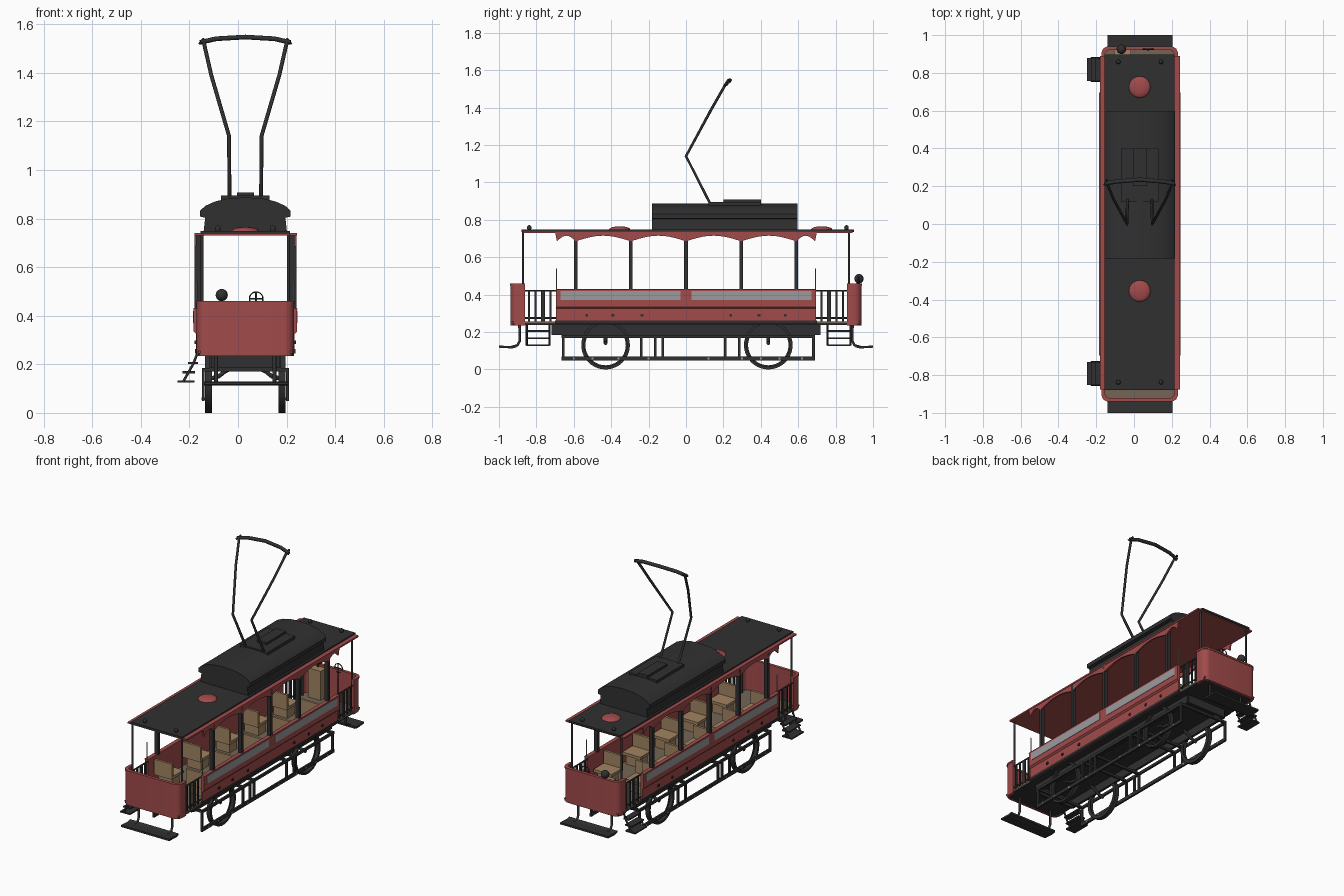
import bpy, bmesh, math
from mathutils import Vector

if "Cube" in bpy.data.objects:
    bpy.data.objects.remove(bpy.data.objects["Cube"])

CX = 0.03  # centre line of the car body


def mat(name, r, g, b):
    m = bpy.data.materials.new(name)
    m.diffuse_color = (r, g, b, 1)
    m.use_nodes = True
    m.node_tree.nodes["Principled BSDF"].inputs["Base Color"].default_value = m.diffuse_color
    return m


RED = mat("red_paint", 0.36, 0.07, 0.07)
BLACK = mat("black_metal", 0.03, 0.03, 0.03)
TAN = mat("tan_wood", 0.36, 0.23, 0.12)
BROWN = mat("brown_floor", 0.17, 0.13, 0.09)
GREY = mat("grey_panel", 0.33, 0.33, 0.34)


def finish(name, bm, m, smooth=False):
    bmesh.ops.recalc_face_normals(bm, faces=bm.faces)
    me = bpy.data.meshes.new(name)
    bm.to_mesh(me)
    bm.free()
    me.materials.append(m)
    o = bpy.data.objects.new(name, me)
    bpy.context.collection.objects.link(o)
    if smooth:
        bpy.ops.object.select_all(action='DESELECT')
        o.select_set(True)
        bpy.context.view_layer.objects.active = o
        bpy.ops.object.shade_smooth_by_angle(angle=math.radians(35))
    return o


def box(name, x, y, z, m):
    bm = bmesh.new()
    bmesh.ops.create_cube(bm, size=1)
    for v in bm.verts:
        v.co = [r[0] + (c + 0.5) * (r[1] - r[0]) for c, r in zip(v.co, (x, y, z))]
    return finish(name, bm, m)


def prism(name, pts, axis, a, b, m, smooth=False):
    """Extrude a 2D outline along x (pts = y,z), y (pts = x,z) or z (pts = x,y)."""
    def at(p, t):
        return {'x': (t, *p), 'y': (p[0], t, p[1]), 'z': (*p, t)}[axis]
    bm = bmesh.new()
    f = bm.faces.new([bm.verts.new(at(p, a)) for p in pts])
    e = bmesh.ops.extrude_face_region(bm, geom=[f])
    d = Vector(at((0, 0), b - a))
    bmesh.ops.translate(bm, vec=d, verts=[g for g in e['geom'] if isinstance(g, bmesh.types.BMVert)])
    return finish(name, bm, m, smooth)


def tube(name, pts, r, m, cyclic=False):
    cu = bpy.data.curves.new(name, 'CURVE')
    cu.dimensions = '3D'
    cu.bevel_depth, cu.bevel_resolution, cu.use_fill_caps = r, 1, True
    s = cu.splines.new('POLY')
    s.points.add(len(pts) - 1)
    for p, q in zip(s.points, pts):
        p.co = (*q, 1)
    s.use_cyclic_u = cyclic
    cu.materials.append(m)
    o = bpy.data.objects.new(name, cu)
    bpy.context.collection.objects.link(o)
    bpy.ops.object.select_all(action='DESELECT')
    o.select_set(True)
    bpy.context.view_layer.objects.active = o
    bpy.ops.object.convert(target='MESH')
    return o


def ball(name, c, r, zs, m):
    bm = bmesh.new()
    bmesh.ops.create_uvsphere(bm, u_segments=20, v_segments=12, radius=r)
    for v in bm.verts:
        v.co = (v.co.x + c[0], v.co.y + c[1], v.co.z * zs + c[2])
    return finish(name, bm, m, True)


def ring(name, x0, x1, y, z, profile_r):
    """Lathe a square rim around the x axis."""
    ro, ri = profile_r
    bm = bmesh.new()
    n = 40
    loops = []
    for i in range(n):
        a = 2 * math.pi * i / n
        loops.append([bm.verts.new((x, y + r * math.cos(a), z + r * math.sin(a)))
                      for x, r in ((x0, ro), (x1, ro), (x1, ri), (x0, ri))])
    for i in range(n):
        p, q = loops[i], loops[(i + 1) % n]
        for k in range(4):
            bm.faces.new((p[k], p[(k + 1) % 4], q[(k + 1) % 4], q[k]))
    return finish(name, bm, BLACK, True)


# Floor and underframe
box("floor_top", (-.165, .225), (-.93, .93), (.247, .255), BROWN)
box("floor_bottom", (-.165, .225), (-.925, .925), (.238, .247), BLACK)
for s in (-1, 1):
    x = CX + s * .14
    box("sill", (x - .008, x + .008), (-.71, .71), (.185, .24), BLACK)
    box("sill_end", (CX - .14, CX + .14), (s * .71 - .008, s * .71 + .008), (.185, .24), BLACK)

# Car sides: stepped wall, grey strips, valance, posts
POSTS = (-.59, -.295, 0, .295, .59)
edge = [-.69, *POSTS, .69]
scallop = []
for a, b in zip(edge, edge[1:]):
    scallop += [(a + (b - a) * i / 10, .685 + .03 * math.sin(math.pi * i / 10)) for i in range(10)]
scallop.append((.69, .685))
for s in (-1, 1):
    def X(u):
        return CX + s * u

    def span(a, b):
        return tuple(sorted((X(a), X(b))))
    wall = [(.19, .245), (.203, .245), (.203, .325), (.213, .335), (.213, .425), (.216, .43), (.19, .43)]
    prism("side_wall", [(X(u), z) for u, z in wall], 'y', -.695, .695, RED)
    box("side_skirt", span(.195, .206), (-.7, .7), (.245, .262), BLACK)
    for a, b in ((-.67, -.03), (.03, .67)):
        box("side_strip", span(.21, .2155), (a, b), (.37, .42), GREY)
    for y in (-.53, -.39, -.235, .24, .39, .53):
        box("side_bolt", span(.2, .209), (y - .007, y + .007), (.283, .297), BLACK)
    prism("valance", scallop + [(.7, .735), (-.7, .735)], 'x', X(.2), X(.21), RED)
    for y in POSTS:
        box("side_post", span(.185, .21), (y - .01, y + .01), (.425, .73), BLACK)
    for e in (-1, 1):
        tube("grab_pole", [(X(.2), e * .692, .42), (X(.2), e * .692, .54)], .003, GREY)
        tube("corner_post", [(X(.178), e * .872, .25), (X(.178), e * .872, .735)], .007, BLACK)
        # Platform railing
        for z in (.275, .42):
            tube("rail_bar", [(X(.19), e * .695, z), (X(.19), e * .87, z)], .005, BLACK)
        for y, w in ((.725, .005), (.765, .011), (.805, .005), (.84, .005)):
            box("rail_post", span(.185, .195), tuple(sorted((e * (y - w), e * (y + w)))), (.25, .42), BLACK)

# Curved end panels
for e in (-1, 1):
    def u_path(hx, yo, r):
        pts = [(CX - hx, e * .86)]
        for side in (-1, 1):
            for i in range(7):
                a = math.pi / 2 * (i / 6 if side < 0 else 1 - i / 6)
                pts.append((CX + side * (hx - r + r * math.cos(a)), e * (yo - r + r * math.sin(a))))
        return pts + [(CX + hx, e * .86)]
    prism("end_panel", u_path(.2, .938, .04) + u_path(.186, .924, .027)[::-1], 'z', .235, .455, RED, True)
    prism("end_panel_rim", u_path(.203, .941, .042) + u_path(.183, .921, .025)[::-1], 'z', .448, .46, RED, True)
    # Bumper on two bent legs
    plate = [(.905, .118), (.93, .112), (1.0, .116), (1.0, .128), (.93, .124), (.905, .13)]
    prism("bumper", [(e * y, z) for y, z in plate], 'x', -.14, .205, BLACK)
    for x in (-.09, .15):
        tube("bumper_leg", [(x, e * .89, .245), (x, e * .89, .15), (x, e * .9, .13), (x, e * .93, .12)], .008, BLACK)

# Roof with black top sheet, vents and corner lamps
box("roof", (-.18, .243), (-.875, .89), (.73, .74), RED)
box("roof_sheet", (-.155, .215), (-.88, .897), (.736, .748), BLACK)
for y in (-.355, .725):
    ball("roof_vent", (CX, y, .748), .057, .3, RED)
for y in (-.838, .858):
    for x in (-.083, .143):
        ball("roof_lamp", (x, y, .757), .012, 1.2, BLACK)

# Raised upper roof
half = [(.172, .742), (.165, .803), (.186, .808), (.186, .832), (.165, .852), (.125, .87), (.07, .883)]
arch = [(CX + u, z) for u, z in half] + [(CX, .887)] + [(CX - u, z) for u, z in half[::-1]]
upper = prism("upper_roof", arch, 'y', -.183, .597, BLACK, True)
box("collector_base", (-.07, .13), (.12, .4), (.875, .894), BLACK)
box("collector_plate", (-.005, .065), (.2, .4), (.89, .908), BLACK)

# Current collector
for s in (-1, 1):
    arm = [(.065, .13, .885), (.067, .0, 1.14), (.14, .135, 1.39), (.172, .215, 1.53)]
    tube("collector_arm", [(CX + s * u, y, z) for u, y, z in arm], .008, BLACK)
    tube("collector_horn", [(CX + s * .187, .205, 1.52), (CX + s * .172, .235, 1.538)], .006, BLACK)
tube("collector_bar", [(CX - .185, .215, 1.525), (CX - .12, .225, 1.54), (CX, .235, 1.547),
                       (CX + .12, .225, 1.54), (CX + .185, .215, 1.525)], .011, BLACK)

# Seats in two columns
for y in POSTS:
    for x in (-.085, .145):
        box("seat_back", (x - .065, x + .065), (y - .06, y - .045), (.32, .42), TAN)
        box("seat_cushion", (x - .065, x + .065), (y - .05, y + .06), (.32, .338), TAN)
        box("seat_base", (x - .05, x + .05), (y - .035, y + .04), (.255, .32), TAN)

# Driver's cabinet, lamp and brake wheel at the rear
box("control_cabinet", (-.105, -.015), (.87, .923), (.255, .445), TAN)
ball("control_lamp", (-.067, .925, .485), .025, 1, BLACK)
tube("control_stem", [(-.067, .915, .44), (-.067, .92, .48)], .006, BLACK)
circle = [(.075 + .028 * math.cos(i * math.pi / 10), .925, .47 + .028 * math.sin(i * math.pi / 10)) for i in range(20)]
tube("brake_wheel", circle, .003, BLACK, True)
tube("brake_spoke", [(.047, .925, .47), (.103, .925, .47)], .003, BLACK)
tube("brake_column", [(.075, .918, .25), (.075, .92, .498)], .004, BLACK)

# Wheels, side trusses and cross members
for s in (-1, 1):
    xw = CX + s * .152
    for y in (-.43, .44):
        ring("wheel", xw - .013, xw + .013, y, .13, (.13, .115))
        ring("wheel_flange", xw - s * .013 - .003, xw - s * .013 + .003, y, .13, (.13, .108))
        tube("wheel_hanger", [(CX + s * .15, y, .14), (CX + s * .11, y, .15), (CX + s * .085, y, .17),
                              (CX + s * .05, y, .188)], .01, BLACK)
    xt = CX + s * .173
    tx = (xt - .006, xt + .006)
    box("truss_bottom", tx, (-.665, .69), (.048, .07), BLACK)
    box("truss_top", tx, (-.665, .69), (.168, .185), BLACK)
    for y in (-.657, -.24, -.165, -.125, .21, .285, .682):
        box("truss_post", tx, (y - .007, y + .007), (.05, .18), BLACK)
    for y in (-.6, -.5, -.36, -.2, .12, .3, .4, .5, .62):
        box("truss_rivet", (xt - .0075, xt + .0075), (y - .005, y + .005), (.054, .064), GREY)
for y in (-.657, -.24, -.125, .21, .285, .682):
    box("cross_member", (CX - .173, CX + .173), (y - .007, y + .007), (.17, .185), BLACK)

# Side steps on the left
for y0 in (-.852, .757):
    y1 = y0 + .122
    for y in (y0, y1):
        tube("step_stringer", [(-.165, y, .25), (-.185, y, .2), (-.225, y, .13)], .006, BLACK)
    for xa, xb, z in ((-.25, -.18, .13), (-.228, -.178, .168), (-.205, -.165, .206)):
        box("step_tread", (xa, xb), (y0, y1), (z - .005, z + .004), BLACK)
